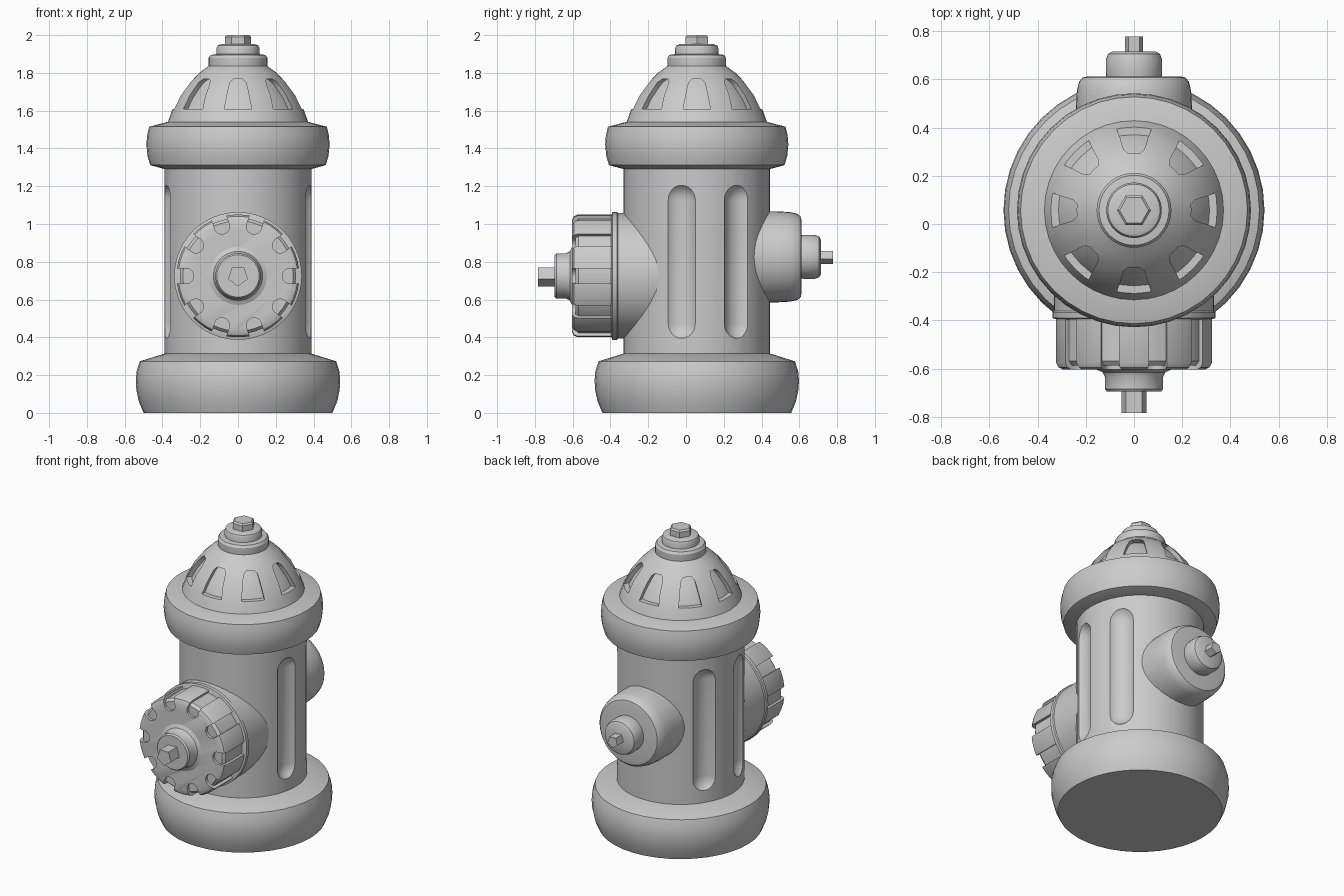
import bpy, bmesh
from math import radians, sin, cos, pi, tau
from mathutils import Matrix

if "Cube" in bpy.data.objects:
    bpy.data.objects.remove(bpy.data.objects["Cube"])

CY = 0.057                                   # body axis in y
T, R = Matrix.Translation, Matrix.Rotation
BODY = T((0, CY, 0))
FRONT = T((0, 0, 0.725)) @ R(pi / 2, 4, 'X')   # local z -> -y
REAR = T((0, 0, 0.826)) @ R(-pi / 2, 4, 'X')   # local z -> +y


def finish(name, bm, mat):
    bmesh.ops.recalc_face_normals(bm, faces=bm.faces)
    bm.transform(mat)
    me = bpy.data.meshes.new(name)
    bm.to_mesh(me)
    bm.free()
    ob = bpy.data.objects.new(name, me)
    bpy.context.collection.objects.link(ob)
    return ob


def lathe(name, profile, mat, n=40, phase=0.0):
    """Closed solid of revolution from (radius, height) points."""
    bm = bmesh.new()
    rings = [[bm.verts.new((r * cos(phase + tau * i / n), r * sin(phase + tau * i / n), h))
              for i in range(n)] for r, h in profile]
    for a, b in zip(rings, rings[1:]):
        for i in range(n):
            j = (i + 1) % n
            bm.faces.new((a[i], a[j], b[j], b[i]))
    bm.faces.new(rings[0])
    bm.faces.new(rings[-1])
    return finish(name, bm, mat)


def prism(name, pts, lo, hi, mat):
    bm = bmesh.new()
    a, b = ([bm.verts.new((x, y, h)) for x, y in pts] for h in (lo, hi))
    for i in range(len(pts)):
        j = (i + 1) % len(pts)
        bm.faces.new((a[i], a[j], b[j], b[i]))
    bm.faces.new(a)
    bm.faces.new(b)
    return finish(name, bm, mat)


def boolean(target, others, op='DIFFERENCE'):
    for other in others:
        other.hide_render = True
        m = target.modifiers.new("cut", 'BOOLEAN')
        m.operation, m.object, m.solver = op, other, 'EXACT'
        bpy.context.view_layer.objects.active = target
        bpy.ops.object.modifier_apply(modifier=m.name)
        bpy.data.objects.remove(other)


# Base, barrel and top ring
lathe("base", [(.50, 0), (.525, .06), (.538, .12), (.541, .17), (.537, .22), (.52, .273), (.385, .315)], BODY)
barrel = lathe("barrel", [(.388, .28), (.388, 1.32)], BODY, 48)
lathe("top_ring", [(.385, 1.29), (.465, 1.312), (.479, 1.36), (.485, 1.42), (.481, 1.47),
                   (.47, 1.515), (.375, 1.54)], BODY)

# Round-ended flutes on both sides of the barrel
fr = 0.1
capsule = [(fr * cos(t), .474 + fr * sin(t)) for t in [radians(-88 + 11 * k) for k in range(9)]]
capsule += [(r, 1.6 - h) for r, h in reversed(capsule)]
boolean(barrel, [lathe("flute_cutter", capsule,
                       BODY @ R(radians(a), 4, 'Z') @ T((.448, 0, 0)), 32)
                 for a in (-12, 33, 192, 147)])

# Dome with eight tapered recesses
dome_prof = [(.375, 1.53), (.35, 1.60), (.309, 1.68), (.255, 1.75), (.205, 1.80), (.15, 1.84)]
dome = lathe("dome", dome_prof, BODY)
slot = [(-.072, 1.61), (.072, 1.61), (.05, 1.72), (.042, 1.75), (.024, 1.767),
        (-.024, 1.767), (-.042, 1.75), (-.05, 1.72)]
boolean(dome, [prism("slot_cutter", slot, .16, .5, BODY @ R(tau * k / 8, 4, 'Z') @ R(pi / 2, 4, 'X'))
               for k in range(8)])
boolean(dome, [lathe("dome_core", [(r - .024, h - .015) for r, h in dome_prof], BODY)], 'UNION')

# Stepped finial and hexagonal nut
lathe("finial_lower", [(.15, 1.80), (.155, 1.835), (.155, 1.88), (.145, 1.895), (.11, 1.90)], BODY)
lathe("finial_upper", [(.113, 1.88), (.115, 1.93), (.108, 1.945), (.09, 1.952)], BODY)
lathe("top_nut", [(.07, 1.94), (.07, 1.99), (.06, 2.0)], BODY, 6)

# Large front outlet with notched cap
lathe("front_outlet", [(.332, .05), (.332, .36), (.338, .366), (.338, .39), (.32, .396)], FRONT, 48)
cap = lathe("front_cap", [(.325, .38), (.325, .575), (.316, .594), (.295, .604)], FRONT, 50)
notch = [(.42, -.04), (.42, .04)] + [(.272 + .037 * cos(t), .04 * sin(t))
                                     for t in [radians(90 + 22.5 * k) for k in range(9)]]
boolean(cap, [prism("notch_cutter", notch, .35, .7, FRONT @ R(tau * k / 10, 4, 'Z')) for k in range(10)])
boolean(cap, [lathe("cap_core", [(.307, .39), (.307, .568), (.292, .586)], FRONT, 50)], 'UNION')
lathe("front_hub", [(.155, .58), (.153, .604), (.13, .615), (.12, .635), (.12, .685), (.112, .695)], FRONT)
lathe("front_nut", [(.055, .68), (.055, .783)], FRONT, 5, -pi / 2)

# Small rear outlet
lathe("rear_outlet", [(.241, .1), (.241, .48), (.237, .55), (.228, .59), (.212, .608), (.19, .612)], REAR)
lathe("rear_hub", [(.112, .59), (.117, .63), (.117, .68), (.108, .705), (.09, .715)], REAR)
lathe("rear_nut", [(.039, .70), (.039, .778)], REAR, 5, pi / 2)

# Smooth shading with crisp edges
bpy.ops.object.select_all(action='SELECT')
bpy.context.view_layer.objects.active = dome
bpy.ops.object.shade_smooth_by_angle(angle=radians(32))
